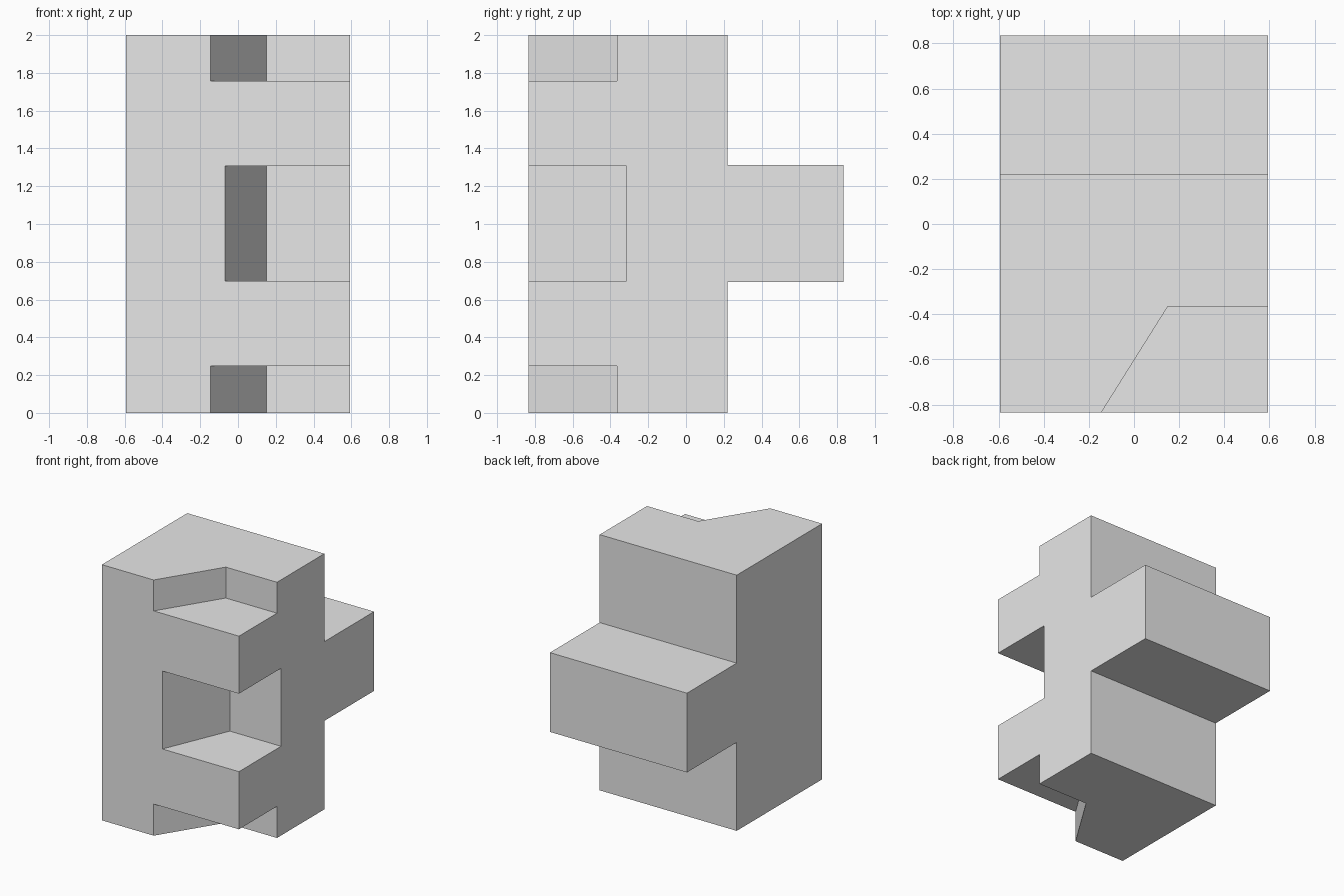
import bpy
import bmesh

if "Cube" in bpy.data.objects:
    bpy.data.objects.remove(bpy.data.objects["Cube"], do_unlink=True)

# Single plain grey
grey = bpy.data.materials.new("light_grey")
grey.use_nodes = True
colour = (0.8, 0.8, 0.8, 1.0)
grey.diffuse_color = colour
grey.node_tree.nodes["Principled BSDF"].inputs["Base Color"].default_value = colour

HALF_X, FRONT, STEP, BACK = 0.593, -0.835, 0.22, 0.835


def prism(name, outline, to_point, depth):
    """Extrude a flat outline along a vector."""
    bm = bmesh.new()
    face = bm.faces.new([bm.verts.new(to_point(a, b)) for a, b in outline])
    extruded = bmesh.ops.extrude_face_region(bm, geom=[face])["geom"]
    moved = [v for v in extruded if isinstance(v, bmesh.types.BMVert)]
    bmesh.ops.translate(bm, verts=moved, vec=depth)
    bmesh.ops.recalc_face_normals(bm, faces=bm.faces)
    mesh = bpy.data.meshes.new(name)
    bm.to_mesh(mesh)
    bm.free()
    mesh.materials.append(grey)
    obj = bpy.data.objects.new(name, mesh)
    bpy.context.collection.objects.link(obj)
    return obj


# Block with a rear tongue, as a side profile in y and z
tongue_low, tongue_high = 0.692, 1.312
profile = [(FRONT, 0), (STEP, 0), (STEP, tongue_low), (BACK, tongue_low),
           (BACK, tongue_high), (STEP, tongue_high), (STEP, 2), (FRONT, 2)]
block = prism("tongued_block", profile,
              lambda y, z: (-HALF_X, y, z), (2 * HALF_X, 0, 0))


# Corner notches with one slanted wall, cut from the front and left side
def cut_notch(name, x_front, y_inner, low, high):
    x_inner, over = 0.15, 0.2
    slope = (x_inner - x_front) / (y_inner - FRONT)
    outline = [(x_front - slope * over, FRONT - over), (HALF_X + over, FRONT - over),
               (HALF_X + over, y_inner), (x_inner, y_inner)]
    cutter = prism(name, outline, lambda x, y: (x, y, low), (0, 0, high - low))
    cut = block.modifiers.new(name, 'BOOLEAN')
    cut.operation = 'DIFFERENCE'
    cut.solver = 'EXACT'
    cut.object = cutter
    return cutter


cutters = [cut_notch("lower_notch", -0.145, -0.365, -0.2, 0.247),
           cut_notch("middle_notch", -0.07, -0.315, 0.698, 1.308),
           cut_notch("upper_notch", -0.145, -0.365, 1.758, 2.2)]

# Bake the cuts and drop the cutters
bpy.context.view_layer.update()
evaluated = block.evaluated_get(bpy.context.evaluated_depsgraph_get())
baked = bpy.data.meshes.new_from_object(evaluated)
block.modifiers.clear()
block.data = baked
for cutter in cutters:
    bpy.data.objects.remove(cutter, do_unlink=True)
